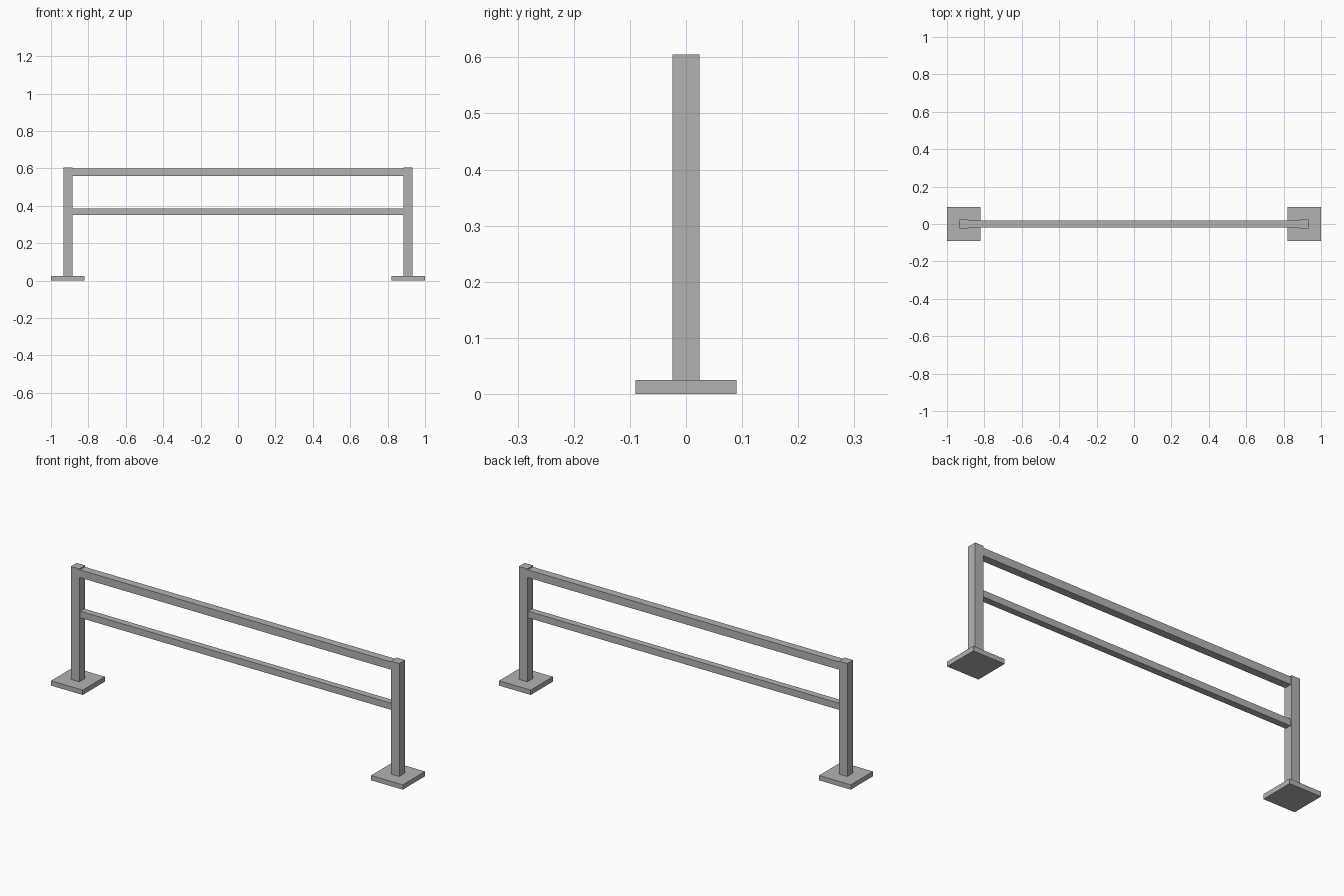
import bpy

if "Cube" in bpy.data.objects:
    bpy.data.objects.remove(bpy.data.objects["Cube"])

# Single flat grey
grey = bpy.data.materials.new("grey metal")
grey.diffuse_color = (0.45, 0.45, 0.45, 1.0)
grey.use_nodes = True
grey.node_tree.nodes["Principled BSDF"].inputs["Base Color"].default_value = grey.diffuse_color


def box(name, x, y, z):
    """Box from (min, max) ranges along each axis."""
    ranges = (x, y, z)
    bpy.ops.mesh.primitive_cube_add(size=1, location=[(a + b) / 2 for a, b in ranges])
    obj = bpy.context.object
    obj.name = name
    obj.scale = [b - a for a, b in ranges]
    bpy.ops.object.transform_apply(location=False, rotation=False, scale=True)
    obj.data.materials.append(grey)
    return obj


POST_X = 0.91      # post centre
POST_HALF = 0.024  # half post width
FOOT_HALF = 0.09   # half foot plate width
FOOT_TOP = 0.025

# Foot plates and posts at both ends
for side, sx in (("left", -1), ("right", 1)):
    cx = sx * POST_X
    box(side + "_foot_plate", (cx - FOOT_HALF, cx + FOOT_HALF),
        (-FOOT_HALF, FOOT_HALF), (0, FOOT_TOP))
    box(side + "_post", (cx - POST_HALF, cx + POST_HALF),
        (-POST_HALF, POST_HALF), (FOOT_TOP, 0.605))

# Horizontal rails between the inner post faces
rail_end = POST_X - POST_HALF
for name, z_mid, half in (("top_rail", 0.579, 0.02), ("lower_rail", 0.368, 0.017)):
    box(name, (-rail_end, rail_end), (-half, half), (z_mid - half, z_mid + half))
